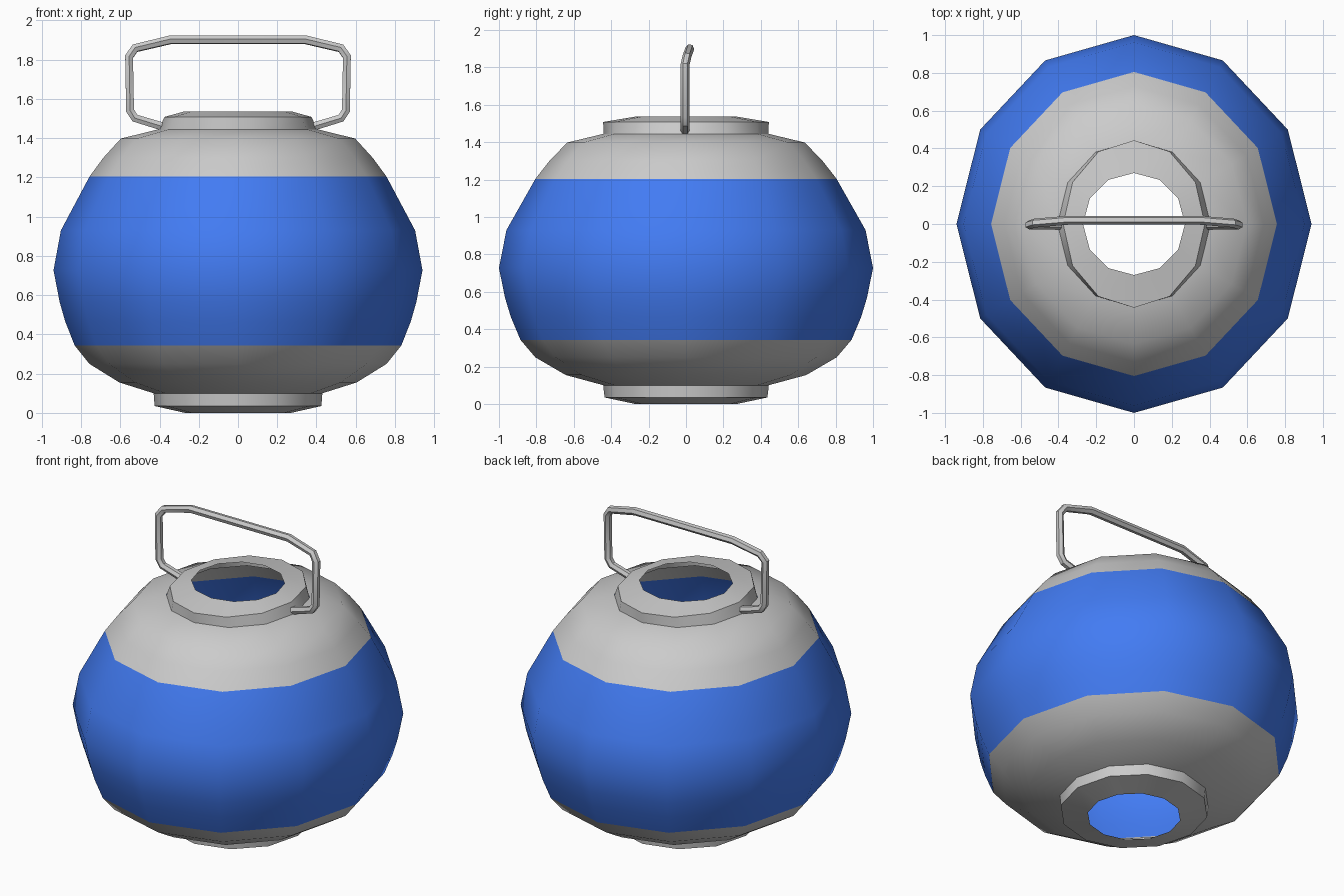
import bpy, bmesh, math

if "Cube" in bpy.data.objects:
    bpy.data.objects.remove(bpy.data.objects["Cube"])

SIDES = 12
SQUASH = 0.94  # body is slightly narrower in x than in y


def lathe(name, rings, angle, color=None):
    """Open shell through elliptical rings (rx, ry, z), ordered bottom to top."""
    bm = bmesh.new()
    loops = []
    for rx, ry, z in rings:
        loops.append([bm.verts.new((rx * math.cos(2 * math.pi * k / SIDES),
                                    ry * math.sin(2 * math.pi * k / SIDES), z))
                      for k in range(SIDES)])
    for a, b in zip(loops, loops[1:]):
        for k in range(SIDES):
            n = (k + 1) % SIDES
            bm.faces.new((a[k], a[n], b[n], b[k]))
    mesh = bpy.data.meshes.new(name)
    bm.to_mesh(mesh)
    bm.free()
    obj = bpy.data.objects.new(name, mesh)
    bpy.context.collection.objects.link(obj)
    if color:
        mat = bpy.data.materials.new(name + "_paint")
        mat.diffuse_color = color
        mat.use_nodes = True
        mat.node_tree.nodes["Principled BSDF"].inputs["Base Color"].default_value = mat.diffuse_color
        mesh.materials.append(mat)
    smooth(obj, angle)
    return obj


def smooth(obj, angle):
    bpy.ops.object.select_all(action='DESELECT')
    obj.select_set(True)
    bpy.context.view_layer.objects.active = obj
    bpy.ops.object.shade_smooth_by_angle(angle=math.radians(angle))


def body(profile):
    return [(r * SQUASH, r, z) for r, z in profile]


# Rounded body in three bands
lathe("lower_shell", [(0.43, 0.44, 0.10)] +
      body([(0.643, 0.155), (0.806, 0.25), (0.885, 0.343)]), 50)
lathe("blue_band", body([(0.885, 0.343), (0.936, 0.464), (0.967, 0.566),
                         (1.0, 0.727), (0.96, 0.93), (0.805, 1.204)]),
      50, (0.055, 0.2, 0.9, 1))
lathe("upper_shell", body([(0.805, 1.204), (0.73, 1.30), (0.635, 1.398)]) +
      [(0.405, 0.44, 1.445)], 50)

# Open foot ring and neck collar
lathe("foot_ring", [(0.27, 0.27, 0.0), (0.425, 0.435, 0.035), (0.43, 0.443, 0.10)], 35)
lathe("neck_collar", [(0.405, 0.44, 1.44), (0.375, 0.443, 1.508), (0.27, 0.27, 1.537)], 35)

# Bail handle, leaning slightly back at the top
half = [(0.37, -0.005, 1.455), (0.525, -0.005, 1.502), (0.55, -0.005, 1.54),
        (0.555, -0.005, 1.815), (0.525, 0.005, 1.858), (0.345, 0.02, 1.901)]
path = [(-x, y, z) for x, y, z in half] + half[::-1]
curve = bpy.data.curves.new("handle", 'CURVE')
curve.dimensions = '3D'
curve.bevel_depth = 0.024
curve.bevel_resolution = 1
curve.use_fill_caps = True
spline = curve.splines.new('POLY')
spline.points.add(len(path) - 1)
for point, co in zip(spline.points, path):
    point.co = (*co, 1)
handle = bpy.data.objects.new("handle", curve)
bpy.context.collection.objects.link(handle)
bpy.ops.object.select_all(action='DESELECT')
handle.select_set(True)
bpy.context.view_layer.objects.active = handle
bpy.ops.object.convert(target='MESH')
smooth(bpy.context.view_layer.objects.active, 35)
